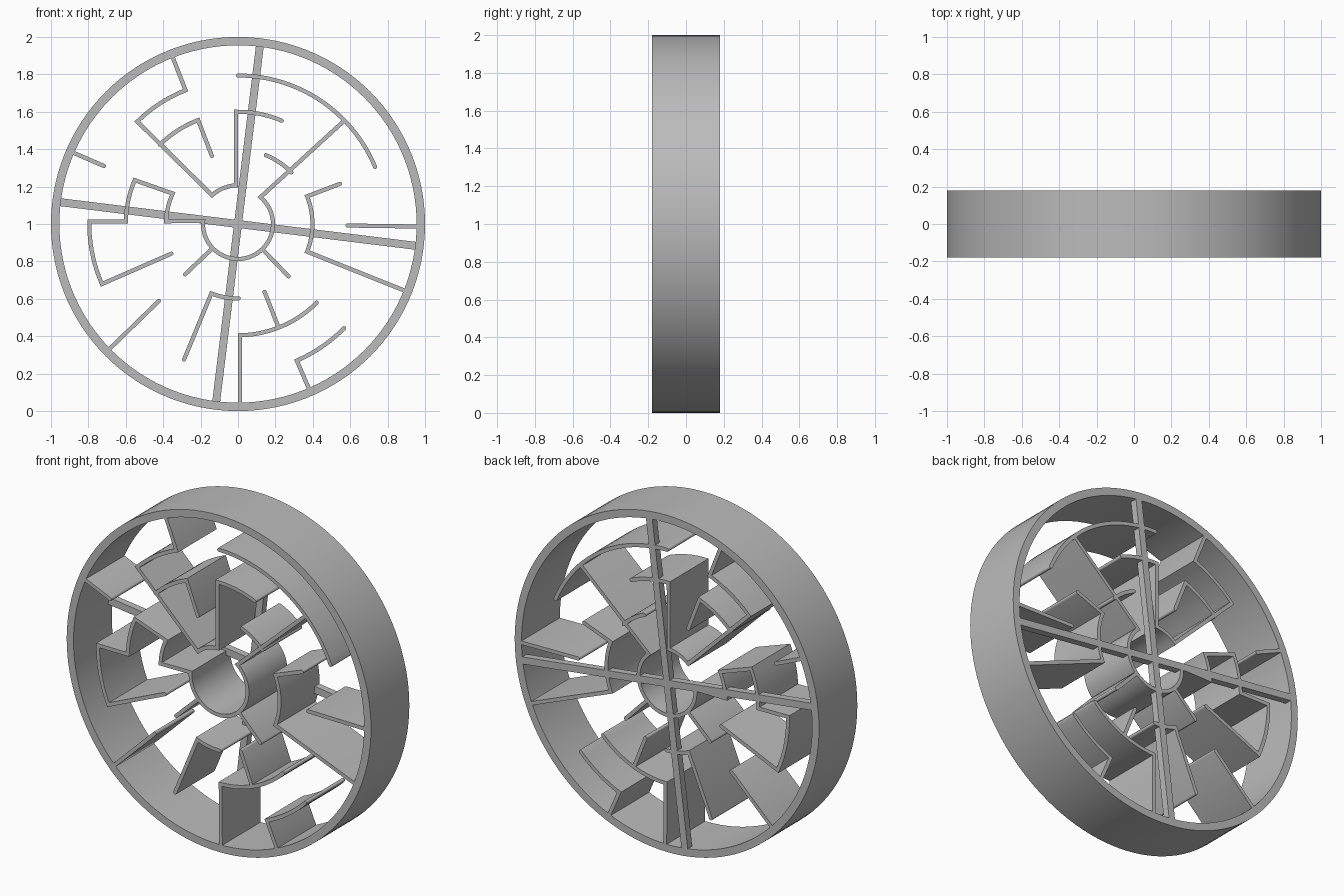
import bpy, bmesh
from math import cos, sin, radians, pi, ceil
from mathutils import Vector, Matrix

HALF_DEPTH = 0.18
WALL_HALF = 0.011
RIM_INNER = 0.955
CENTRE = Vector((0, 1))

cube = bpy.data.objects.get("Cube")
if cube:
    bpy.data.objects.remove(cube)

grey = bpy.data.materials.new("plain_grey")
grey.use_nodes = True
colour = (0.5, 0.5, 0.5, 1)
grey.diffuse_color = colour
grey.node_tree.nodes["Principled BSDF"].inputs["Base Color"].default_value = colour


def polar(r, degrees):
    a = radians(degrees)
    return Vector((r * cos(a), r * sin(a)))


def plate(name, polygons, y_front, y_back):
    """Extrude flat x-z polygons, centred on the wheel axis, along y."""
    bm = bmesh.new()
    faces = []
    for polygon in polygons:
        verts = [bm.verts.new((p.x, y_front, p.y + CENTRE.y)) for p in polygon]
        faces.append(bm.faces.new(verts))
    bmesh.ops.remove_doubles(bm, verts=bm.verts[:], dist=1e-5)
    out = bmesh.ops.extrude_face_region(bm, geom=bm.faces[:], use_keep_orig=True)
    moved = [g for g in out["geom"] if isinstance(g, bmesh.types.BMVert)]
    bmesh.ops.translate(bm, verts=moved, vec=(0, y_back - y_front, 0))
    bmesh.ops.recalc_face_normals(bm, faces=bm.faces[:])
    mesh = bpy.data.meshes.new(name)
    bm.to_mesh(mesh)
    bm.free()
    mesh.materials.append(grey)
    mesh.shade_smooth()
    mesh.set_sharp_from_angle(angle=radians(35))
    obj = bpy.data.objects.new(name, mesh)
    bpy.context.collection.objects.link(obj)
    return obj


def trace(stops):
    """Polar stops to points: equal radii join by an arc, others by a line."""
    points = [polar(*stops[0])]
    for (r0, a0), (r1, a1) in zip(stops, stops[1:]):
        steps = ceil(abs(a1 - a0) / 3) if r0 == r1 else 1
        for i in range(1, steps + 1):
            t = i / steps
            points.append(polar(r0, a0 + (a1 - a0) * t) if r0 == r1 else polar(r1, a1))
    return points


def ribbon(points):
    """Outline of constant width with mitred corners and round ends."""
    dirs = [(b - a).normalized() for a, b in zip(points, points[1:])]
    left, right = [], []
    for i, p in enumerate(points):
        d0, d1 = dirs[max(i - 1, 0)], dirs[min(i, len(dirs) - 1)]
        n0, n1 = Vector((-d0.y, d0.x)), Vector((-d1.y, d1.x))
        mitre = (n0 + n1).normalized()
        offset = mitre * (WALL_HALF / mitre.dot(n0))
        left.append(p + offset)
        right.append(p - offset)

    def cap(p, d):
        n = Vector((-d.y, d.x))
        return [p + WALL_HALF * (n * cos(a) + d * sin(a))
                for a in (pi * k / 6 for k in range(1, 6))]

    return left + cap(points[-1], dirs[-1]) + right[::-1] + cap(points[0], -dirs[0])


def wall(name, *stops):
    plate(name, [ribbon(trace(stops))], -HALF_DEPTH, HALF_DEPTH)


# Outer rim
SEGMENTS = 120
step = 360 / SEGMENTS
plate("outer_rim",
      [[polar(1, i * step), polar(1, (i + 1) * step),
        polar(RIM_INNER, (i + 1) * step), polar(RIM_INNER, i * step)]
       for i in range(SEGMENTS)], -HALF_DEPTH, HALF_DEPTH)

# Tilted cross brace on the back
half = 0.021
arm = [Vector((half, half)), Vector((0.965, half)), Vector((0.965, -half))]
cross = []
for quarter in range(4):
    turn = Matrix.Rotation(radians(-7 - 90 * quarter), 2)
    cross += [turn @ p for p in arm]
plate("back_cross_brace", [cross], HALF_DEPTH - 0.042, HALF_DEPTH)

# Long maze walls
EDGE = 0.96
wall("upper_maze_wall", (EDGE, 111.4), (0.768, 111.4), (0.768, 134.5),
     (0.207, 132), (0.207, 93), (0.6, 91), (0.6, 67))
wall("hub_maze_wall", (0.79, 44.2), (0.187, 50), (0.187, -185), (0.385, -182.2),
     (0.385, -205), (0.6, -203), (0.6, -181.2), (0.795, -181), (0.795, -156.2),
     (0.39, -156))
wall("right_maze_wall", (0.586, 21.5), (0.398, 21.8), (0.398, -21.8), (EDGE, -21.8))

# Arc walls and their branches
wall("top_arc_wall", (0.794, 90), (0.794, 22.6))
wall("upper_right_hook", (0.397, 68), (0.397, 44))
wall("upper_left_hook", (0.595, 134.6), (0.595, 111), (0.39, 111))
wall("lower_left_hook", (0.78, 248.3), (0.398, 249), (0.398, 270.5))
wall("lower_arc_wall", (EDGE, 270.7), (0.595, 271), (0.595, 315))
wall("lower_right_hook", (0.795, 315.5), (0.795, 293.3), (EDGE, 293.3))

# Straight radial walls
for name, inner, outer, angle in (
        ("left_upper_fin", 0.78, EDGE, 156.6),
        ("right_fin", 0.585, EDGE, -0.8),
        ("left_lower_fin", 0.59, EDGE, 224.2),
        ("hub_left_fin", 0.19, 0.39, 223.6),
        ("hub_right_fin", 0.19, 0.39, 314),
        ("lower_arc_fin", 0.39, 0.595, 291.4)):
    wall(name, (inner, angle), (outer, angle))
